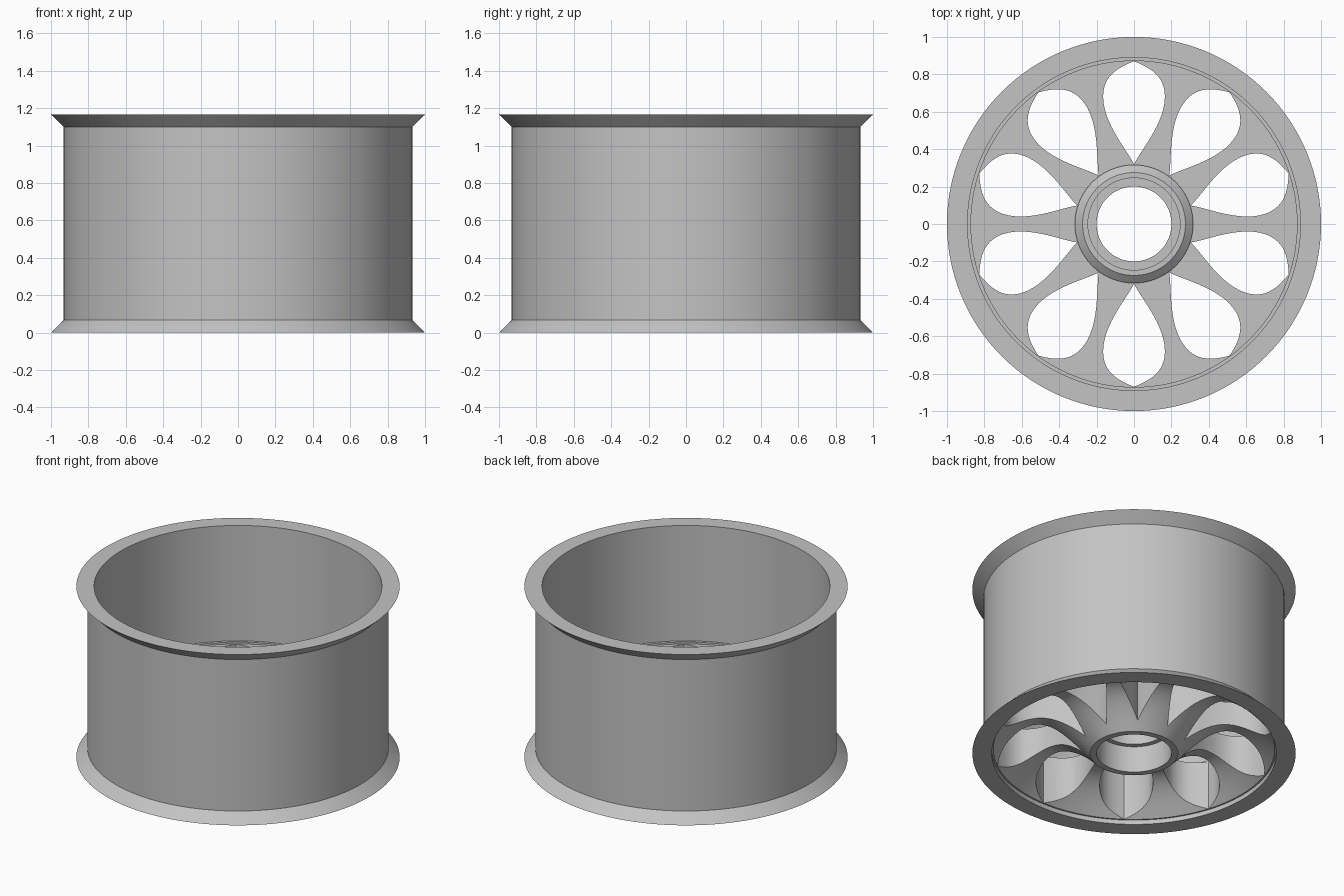
import bpy, bmesh, math
from mathutils import Matrix, Vector
from mathutils.geometry import interpolate_bezier

cube = bpy.data.objects.get("Cube")
if cube:
    bpy.data.objects.remove(cube)

SEGMENTS = 128
HOLES = 10

metal = bpy.data.materials.new("light_grey_metal")
metal.use_nodes = True
grey = (0.55, 0.55, 0.55, 1)
metal.diffuse_color = grey
metal.node_tree.nodes["Principled BSDF"].inputs["Base Color"].default_value = grey


def add_object(name, bm):
    bmesh.ops.recalc_face_normals(bm, faces=bm.faces)
    mesh = bpy.data.meshes.new(name)
    bm.to_mesh(mesh)
    bm.free()
    mesh.materials.append(metal)
    obj = bpy.data.objects.new(name, mesh)
    bpy.context.collection.objects.link(obj)
    return obj


def lathe(name, profile):
    """Spin a closed (radius, height) outline around z."""
    bm = bmesh.new()
    rings = []
    for i in range(SEGMENTS):
        a = math.tau * i / SEGMENTS
        rings.append([bm.verts.new((r * math.cos(a), r * math.sin(a), z))
                      for r, z in profile])
    n = len(profile)
    for i in range(SEGMENTS):
        a, b = rings[i], rings[(i + 1) % SEGMENTS]
        for j in range(n):
            k = (j + 1) % n
            bm.faces.new((a[j], b[j], b[k], a[k]))
    return add_object(name, bm)


def smooth(obj, angle=30):
    bpy.ops.object.select_all(action='DESELECT')
    obj.select_set(True)
    bpy.context.view_layer.objects.active = obj
    bpy.ops.object.shade_smooth_by_angle(angle=math.radians(angle))


# Barrel with a flared flange at each end
barrel = lathe("rim_barrel", [
    (0.88, 0), (1, 0), (0.932, 0.066), (0.932, 1.1),
    (1, 1.166), (0.89, 1.166), (0.89, 0.3), (0.88, 0.3)])
smooth(barrel)

# Spoked face: grooved front, flat back, raised hub with a stepped bore
groove = []
for i in range(21):
    t = i / 20
    groove.append((0.272 + 0.598 * t, 0.03 * t + 0.19 * math.sin(math.pi * t)))
face = lathe("spoked_face", [
    *groove, (0.9, 0.03), (0.9, 0.378), (0.872, 0.378), (0.872, 0.365),
    (0.316, 0.365), (0.316, 0.385), (0.275, 0.42), (0.246, 0.42), (0.246, 0.4),
    (0.2, 0.4), (0.2, 0.18), (0.232, 0.18), (0.232, 0)])

# Teardrop outline of one opening, pointing outward along y
curves = [
    ((0, 0.32), (0.04, 0.4), (0.165, 0.54), (0.165, 0.68)),
    ((0.165, 0.68), (0.165, 0.79), (0.09, 0.835), (0, 0.87))]
half = []
for c in curves:
    pts = interpolate_bezier(*[Vector((x, y, 0)) for x, y in c], 14)
    half += pts[:-1]
tip = Vector((0, 0.87, 0))
outline = half + [tip] + [Vector((-p.x, p.y, 0)) for p in reversed(half[1:])]

# Ring of cutters for the openings
bm = bmesh.new()
for i in range(HOLES):
    turn = Matrix.Rotation(math.tau * i / HOLES, 4, 'Z')
    low = [bm.verts.new(turn @ (p + Vector((0, 0, -0.2)))) for p in outline]
    high = [bm.verts.new(turn @ (p + Vector((0, 0, 0.7)))) for p in outline]
    bm.faces.new(low[::-1])
    bm.faces.new(high)
    for j in range(len(outline)):
        k = (j + 1) % len(outline)
        bm.faces.new((low[j], low[k], high[k], high[j]))
cutter = add_object("opening_cutter", bm)
cutter.hide_render = True

cut = face.modifiers.new("openings", 'BOOLEAN')
cut.operation = 'DIFFERENCE'
cut.solver = 'EXACT'
cut.object = cutter
bpy.ops.object.select_all(action='DESELECT')
face.select_set(True)
bpy.context.view_layer.objects.active = face
bpy.ops.object.modifier_apply(modifier=cut.name)
bpy.data.objects.remove(cutter)
smooth(face)
